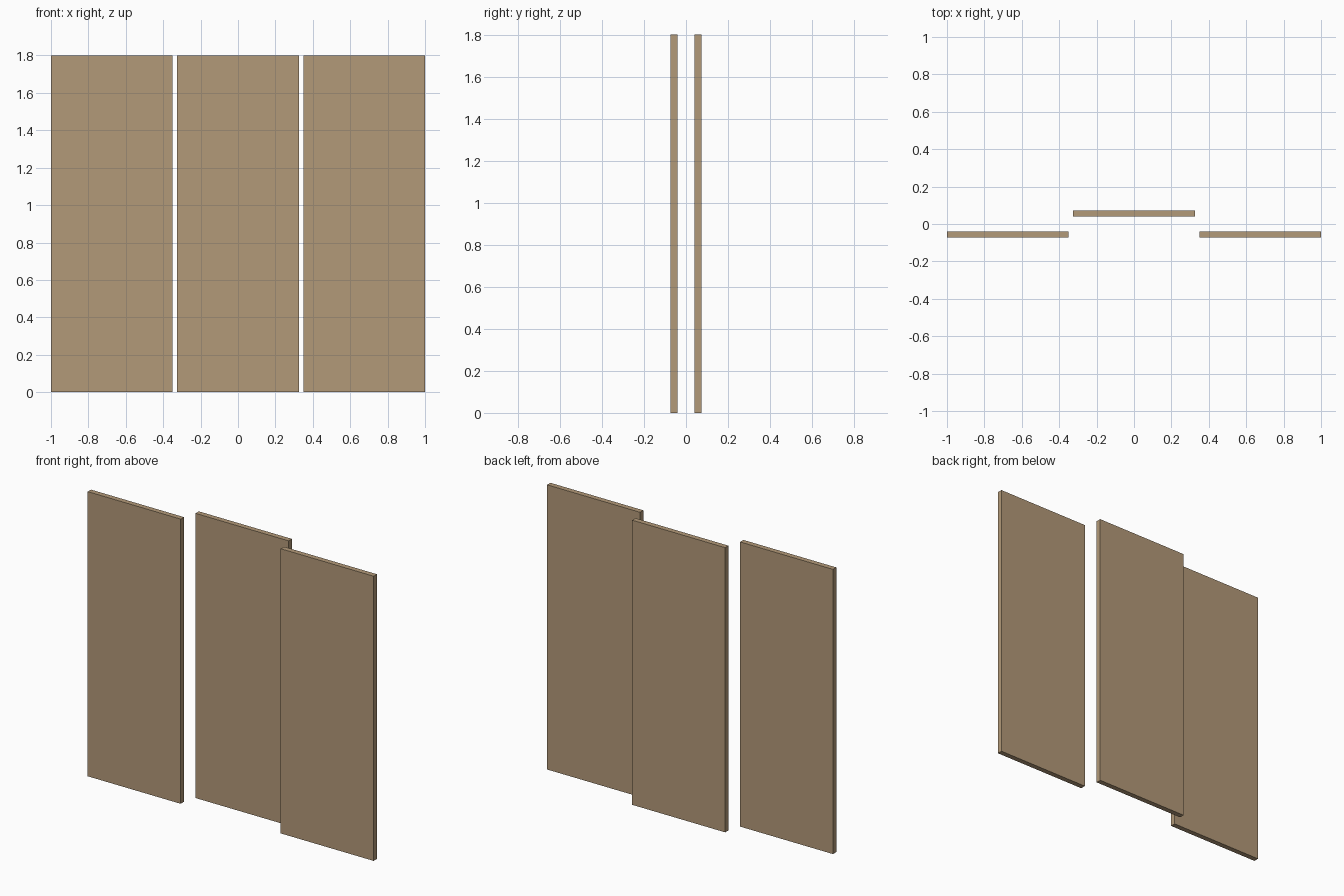
import bpy

if "Cube" in bpy.data.objects:
    bpy.data.objects.remove(bpy.data.objects["Cube"])

WIDTH, THICK, HEIGHT = 0.65, 0.033, 1.8
PITCH = 0.675      # spacing between panel centres
OFFSET = 0.0565    # front/back stagger

wood = bpy.data.materials.new("tan_wood")
wood.diffuse_color = (0.45, 0.32, 0.19, 1)
wood.use_nodes = True
wood.node_tree.nodes["Principled BSDF"].inputs["Base Color"].default_value = wood.diffuse_color


def panel(name, x, y):
    bpy.ops.mesh.primitive_cube_add(size=1, location=(x, y, HEIGHT / 2))
    ob = bpy.context.object
    ob.name = name
    ob.scale = (WIDTH, THICK, HEIGHT)
    bpy.ops.object.transform_apply(location=False, rotation=False, scale=True)
    ob.data.materials.append(wood)


# Outer panels sit forward, the middle panel sits back
panel("left_panel", -PITCH, -OFFSET)
panel("middle_panel", 0, OFFSET)
panel("right_panel", PITCH, -OFFSET)
